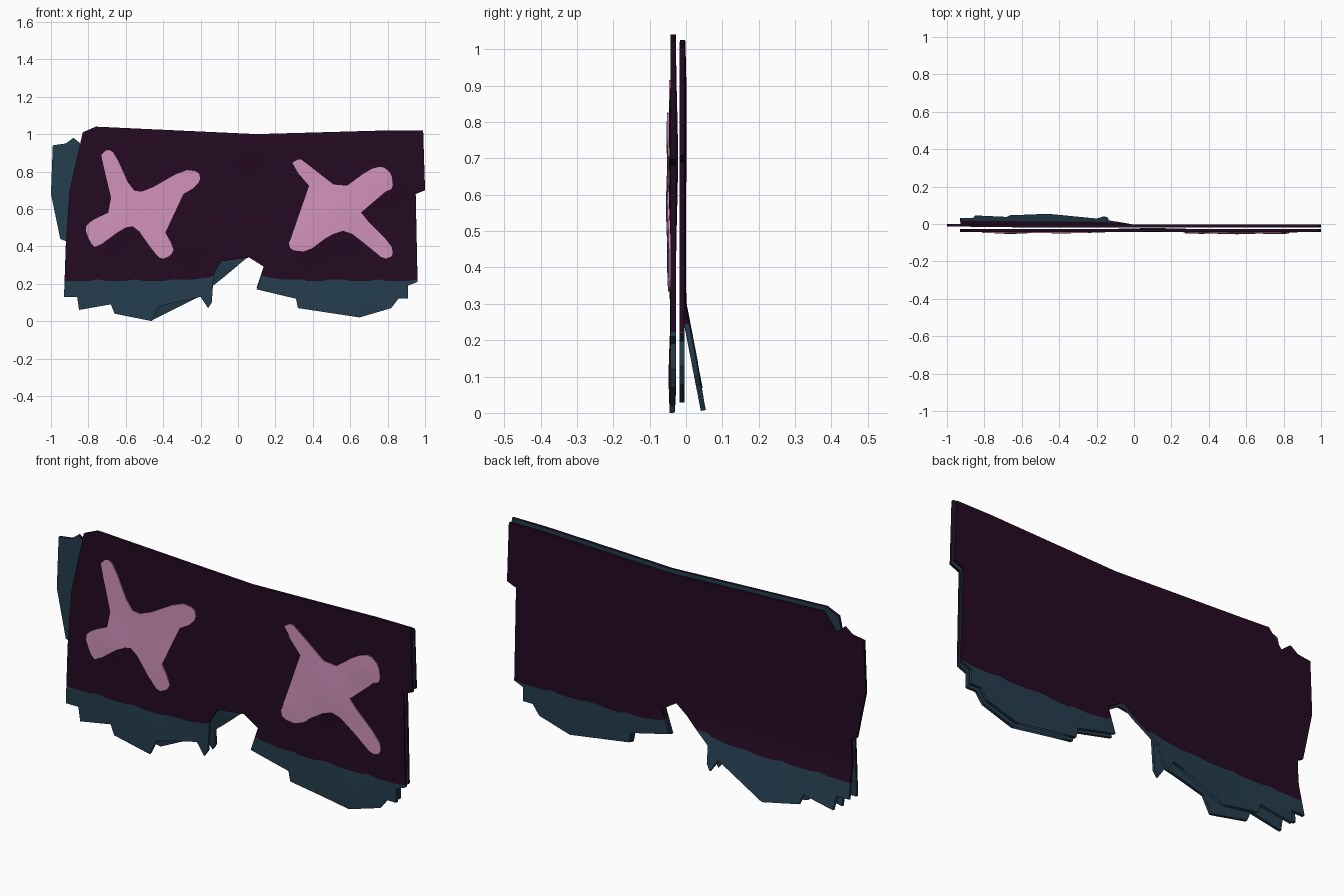
import bpy
import bmesh
from math import exp
from mathutils import Vector

cube = bpy.data.objects.get("Cube")
if cube:
    bpy.data.objects.remove(cube, do_unlink=True)


def make_material(name, colour):
    mat = bpy.data.materials.new(name)
    mat.use_nodes = True
    mat.diffuse_color = (*colour, 1)
    mat.node_tree.nodes["Principled BSDF"].inputs["Base Color"].default_value = (*colour, 1)
    return mat


plum = make_material("dark plum cloth", (0.018, 0.003, 0.016))
teal = make_material("teal lining", (0.018, 0.048, 0.078))
pink = make_material("pink paint", (0.64, 0.29, 0.50))

# Outlines, in hundredths of a unit: right end, ragged leg hems, left end
TOP_EDGE = [(-76, 104), (10, 100), (80, 102), (99, 102)]
LEFT_LEG = [(100, 70), (95, 68), (96, 21), (91, 19), (91, 12), (85, 12), (82, 7),
            (65, 2), (57, 7), (32, 7), (31, 12), (10, 17), (14, 29), (6, 34)]
RIGHT_LEG = [(-3, 52), (-10, 40), (-9, 32), (-13, 25), (-14, 10), (-16, 7), (-20, 13),
             (-42, 8), (-46, 0), (-66, 4), (-68, 9), (-85, 6), (-86, 13), (-93, 13), (-92, 42)]
BACK_END = [(-95, 44), (-100, 68), (-99, 94), (-92, 95), (-88, 98), (-83, 94)]
FRONT_END = [(-90, 70), (-83, 101)]

CROSS_RIGHT = [(-74, 88), (-70, 92), (-66, 90), (-57, 70), (-50, 69), (-29, 81), (-21, 80),
               (-20, 75), (-25, 70), (-44, 61), (-44, 56), (-34, 39), (-36, 35), (-41, 33),
               (-45, 37), (-55, 51), (-61, 50), (-76, 39), (-79, 42), (-82, 50), (-78, 54),
               (-67, 59), (-64, 63)]
CROSS_LEFT = [(28, 84), (33, 87), (37, 84), (55, 70), (70, 81), (77, 83), (82, 79),
              (83, 71), (78, 69), (65, 62), (66, 57), (82, 41), (83, 35), (78, 33),
              (71, 39), (58, 49), (49, 46), (37, 37), (28, 38), (27, 43), (33, 49),
              (47, 58), (47, 62)]

# Soft lumps in the cloth: x, z, outward height, radius
LUMPS = [(0.55, 0.57, 0.008, 0.15), (0.76, 0.76, 0.007, 0.1), (-0.66, 0.5, 0.006, 0.09),
         (-0.3, 0.45, 0.006, 0.15), (0.1, 0.7, -0.006, 0.2), (0.65, 0.1, 0.006, 0.1),
         (-0.45, 0.1, 0.006, 0.12), (0.35, 0.42, 0.005, 0.1)]


def front_surface(x, z):
    lift = sum(h * exp(-((x - a) ** 2 + (z - b) ** 2) / r ** 2) for a, b, h, r in LUMPS)
    return -0.042 - lift


def back_surface(x, z):
    # The right leg flares out behind
    flare = 0.06 * max(0, 0.31 - z) / 0.31 if x < 0 else 0
    lean = 0.012 * max(0, -x - 0.6)
    return -0.004 + flare + lean


def hem_line(x):
    wave = 0.008 if int((x + 1) * 14) % 3 == 0 else 0
    return 0.215 + wave + 0.04 * max(0, 1 - abs(x) / 0.3)


def cut(bm, normal, point):
    bmesh.ops.bisect_plane(bm, geom=bm.verts[:] + bm.edges[:] + bm.faces[:],
                           plane_co=point, plane_no=normal, dist=0.0001)


def soften(points):
    # Round the corners of an outline
    result = []
    for i, p in enumerate(points):
        a, b = Vector(p), Vector(points[(i + 1) % len(points)])
        result += [a.lerp(b, 0.22), a.lerp(b, 0.78)]
    return result


def cloth(name, outline, surface, facing, thickness, materials, hem=False):
    """Cut an outline into a fine sheet, drape it over a surface and thicken it."""
    bm = bmesh.new()
    bm.faces.new([bm.verts.new((x / 100, 0, z / 100)) for x, z in outline])
    bmesh.ops.triangulate(bm, faces=bm.faces[:])
    step = 0.05
    for i in range(-20, 21):
        cut(bm, (1, 0, 0), (i * step, 0, 0))
    for i in range(1, 21):
        cut(bm, (0, 0, 1), (0, 0, i * step))
    if hem:
        # Straighten the hem line, cut along it, then restore it
        for v in bm.verts:
            v.co.z -= hem_line(v.co.x)
        cut(bm, (0, 0, 1), (0, 0, 0))
        for f in bm.faces:
            f.material_index = int(f.calc_center_median().z < 0)
        for v in bm.verts:
            v.co.z += hem_line(v.co.x)
    for v in bm.verts:
        v.co.y = surface(v.co.x, v.co.z)
    bm.normal_update()
    flipped = [f for f in bm.faces if f.normal.y * facing < 0]
    bmesh.ops.reverse_faces(bm, faces=flipped)
    mesh = bpy.data.meshes.new(name)
    bm.to_mesh(mesh)
    bm.free()
    for mat in materials:
        mesh.materials.append(mat)
    obj = bpy.data.objects.new(name, mesh)
    bpy.context.collection.objects.link(obj)

    # Thicken inward; the inner side takes the lining colour
    solid = obj.modifiers.new("thickness", "SOLIDIFY")
    solid.thickness = thickness
    solid.offset = -1
    solid.material_offset = len(materials) - 1
    bpy.ops.object.select_all(action="DESELECT")
    obj.select_set(True)
    bpy.context.view_layer.objects.active = obj
    bpy.ops.object.modifier_apply(modifier=solid.name)
    bpy.ops.object.shade_smooth_by_angle(angle=0.6)
    return obj


# Front and back panels of the cloth
body = LEFT_LEG + RIGHT_LEG
cloth("front_panel", TOP_EDGE + body + FRONT_END, front_surface, -1, 0.014,
      [plum, teal], hem=True)
back_top = [(x, z - 1.5) for x, z in TOP_EDGE]
back_body = [(x, z + 0.8) for x, z in body]
cloth("back_panel", back_top + back_body + BACK_END, back_surface, 1, 0.014,
      [plum, teal], hem=True)

# Painted crosses on the front
for name, points in (("right_cross", CROSS_RIGHT), ("left_cross", CROSS_LEFT)):
    cloth(name, soften(points), lambda x, z: front_surface(x, z) - 0.005, -1, 0.007, [pink])
